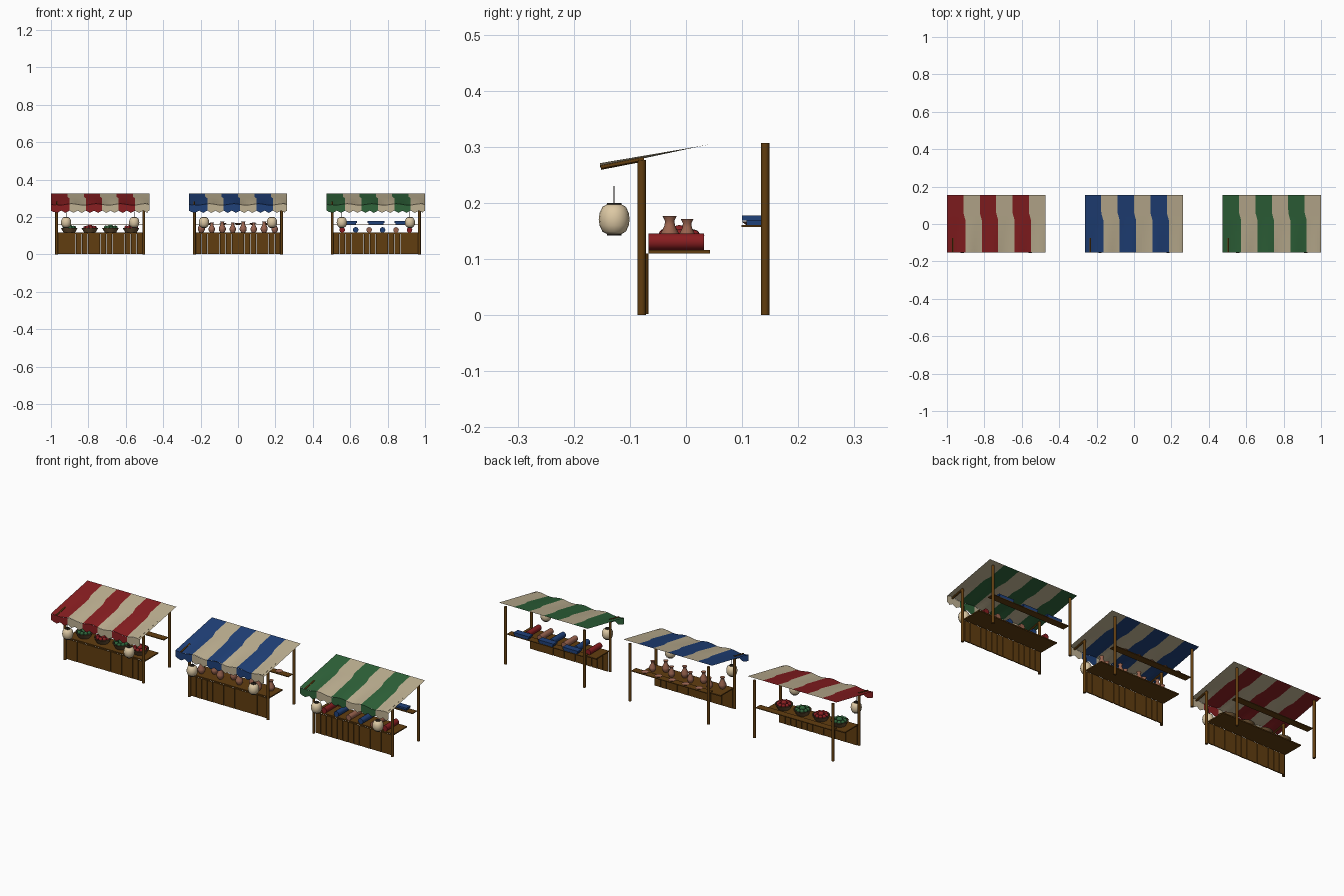
import bpy, bmesh, math, random
from mathutils import Vector, Matrix

if "Cube" in bpy.data.objects:
    bpy.data.objects.remove(bpy.data.objects["Cube"])
random.seed(4)

COLOURS = {
    "red cloth": (0.25, 0.013, 0.015), "blue cloth": (0.014, 0.052, 0.19),
    "green cloth": (0.028, 0.125, 0.042), "cream cloth": (0.52, 0.44, 0.29),
    "wood": (0.12, 0.047, 0.005), "lantern paper": (0.72, 0.58, 0.37),
    "clay": (0.33, 0.13, 0.08), "wicker": (0.13, 0.075, 0.03),
    "dark cord": (0.02, 0.015, 0.01)}
MATS = {}
for n, c in COLOURS.items():
    MATS[n] = bpy.data.materials.new(n)
    MATS[n].diffuse_color = (*c, 1)


def finish(name, bm, mats, smooth=False):
    me = bpy.data.meshes.new(name)
    bm.normal_update()
    bm.to_mesh(me)
    bm.free()
    for m in mats:
        me.materials.append(MATS[m])
    ob = bpy.data.objects.new(name, me)
    bpy.context.collection.objects.link(ob)
    if smooth:
        me.shade_smooth()
        me.set_sharp_from_angle(angle=math.radians(40))
    return ob


def box(name, x, y, z, mat):
    """Box from (min, max) pairs."""
    bm = bmesh.new()
    bmesh.ops.create_cube(bm, size=1)
    for v in bm.verts:
        v.co = Vector([(a + b) / 2 + c * (b - a) for (a, b), c in zip((x, y, z), v.co)])
    return finish(name, bm, [mat])


def rod(name, a, b, r, mat, sides=10):
    a, b = Vector(a), Vector(b)
    bm = bmesh.new()
    bmesh.ops.create_cone(bm, cap_ends=True, segments=sides, radius1=r, radius2=r, depth=(b - a).length)
    q = (b - a).to_track_quat('Z', 'Y')
    for v in bm.verts:
        v.co = q @ v.co + (a + b) / 2
    return finish(name, bm, [mat], True)


def lathe(name, profile, at, mat, sides=16):
    """Spin (radius, height) points about a vertical axis, capping both ends."""
    bm = bmesh.new()
    rings = []
    for r, h in profile:
        rings.append([bm.verts.new((at[0] + r * math.cos(2 * math.pi * i / sides),
                                    at[1] + r * math.sin(2 * math.pi * i / sides),
                                    at[2] + h)) for i in range(sides)])
    for lo, hi in zip(rings, rings[1:]):
        for i in range(sides):
            j = (i + 1) % sides
            bm.faces.new((lo[i], lo[j], hi[j], hi[i]))
    bm.faces.new(rings[0][::-1])
    bm.faces.new(rings[-1])
    return finish(name, bm, [mat], True)


W, COLS = 0.263, 48
FRONT, BACK = -0.153, 0.155


def roof_z(x, y):
    """Slope of the cloth, with ripples that fade out toward the middle."""
    fade = max(0, (0.03 - y) / 0.183)
    return 0.267 + 0.059 * (y - FRONT) / (BACK - FRONT) - 0.004 * fade * math.sin(x * 48)


def drift(x, y):
    """Sideways shift of the stripes on the front half of the cloth."""
    t = min(1, max(0, (0.06 - y) / 0.04))
    return x + (0.011 * t if abs(x) < W - 0.02 else 0)


def striped(name, cx, rows, point, cloth):
    bm = bmesh.new()
    grid = [[bm.verts.new(point(-W + 2 * W * c / COLS, c, r)) for c in range(COLS + 1)]
            for r in range(rows + 1)]
    for r in range(rows):
        for c in range(COLS):
            f = bm.faces.new((grid[r][c], grid[r][c + 1], grid[r + 1][c + 1], grid[r + 1][c]))
            f.material_index = (c // 8) % 2
    ob = finish(name, bm, [cloth, "cream cloth"])
    ob.location.x = cx


def stall(cx, cloth):
    for s, side in ((-1, "left"), (1, "right")):
        # posts
        px = cx + s * 0.233
        rod(f"{side}_front_post", (px, -0.079, 0), (px, -0.079, 0.277), 0.0075, "wood")
        rod(f"{side}_back_post", (px, 0.141, 0), (px, 0.141, 0.307), 0.0075, "wood")
        # roof arm
        rod(f"{side}_roof_arm", (px, -0.152, 0.264), (px, -0.075, 0.279), 0.005, "wood", 6)
        # hanging lantern
        lx = cx + s * 0.182
        lathe(f"{side}_lantern", [(0.012, 0), (0.021, 0.005), (0.026, 0.016), (0.0275, 0.027),
              (0.026, 0.038), (0.021, 0.049), (0.012, 0.054)], (lx, -0.128, 0.144), "lantern paper")
        for z in (0.142, 0.197):
            rod(f"{side}_lantern_cap", (lx, -0.128, z), (lx, -0.128, z + 0.003), 0.013, "dark cord", 12)
        rod(f"{side}_lantern_cord", (lx, -0.128, 0.199), (lx, -0.128, 0.23), 0.001, "dark cord", 5)
    # counter front of upright planks
    step = 0.458 / 14
    for i in range(14):
        x = cx - 0.229 + i * step
        y = -0.072 - (i % 2) * 0.001
        box("counter_plank", (x + 0.001, x + step - 0.001), (y, y + 0.005), (0.002, 0.110), "wood")
    box("counter_top", (cx - 0.235, cx + 0.235), (-0.067, 0.043), (0.110, 0.116), "wood")
    box("back_shelf", (cx - 0.228, cx + 0.228), (0.099, 0.137), (0.157, 0.161), "wood")

    # striped roof cloth and jagged front valance
    def roof(x, c, r):
        y = FRONT + (BACK - FRONT) * r / 16
        return (drift(x, y), y, roof_z(x, y))

    def valance(x, c, r):
        low = 0.222 + 0.012 * abs((c % 4) - 2) / 2
        return (drift(x, FRONT), FRONT - 0.0005, low if r == 0 else roof_z(x, FRONT))
    striped("roof_cloth", cx, 16, roof, cloth)
    striped("valance", cx, 1, valance, cloth)


X = 0.737
for cx, cloth in ((-X, "red cloth"), (0, "blue cloth"), (X, "green cloth")):
    stall(cx, cloth)

# left stall: baskets of fruit
for i in range(4):
    bx, by = -X - 0.165 + 0.11 * i, -0.012
    lathe("fruit_basket", [(0.03, 0), (0.043, 0.022), (0.045, 0.026), (0.040, 0.026), (0.036, 0.016)],
          (bx, by, 0.116), "wicker")
    bm = bmesh.new()
    for k in range(10):
        a, r = k * math.tau / 9, 0.027 if k < 9 else 0
        z = 0.143 + (0.002 if k == 9 else random.uniform(-0.002, 0.001))
        bmesh.ops.create_icosphere(bm, subdivisions=2, radius=0.0105 if k < 9 else 0.016,
                                   matrix=Matrix.Translation((bx + r * math.cos(a), by + r * math.sin(a), z)))
    finish("fruit_pile", bm, ["green cloth" if i % 2 == 0 else "red cloth"], True)

# middle stall: pots in two staggered rows, plates on the shelf
POT = [(0.010, 0), (0.018, 0.014), (0.018, 0.024), (0.009, 0.042), (0.008, 0.050), (0.012, 0.058), (0.008, 0.057)]
for i in range(8):
    k = 1.04 if i % 2 == 0 else 0.95
    lathe("clay_pot", [(r * k, h * k) for r, h in POT],
          (-0.196 + 0.056 * i, -0.029 if i % 2 == 0 else 0.002, 0.116), "clay")
for i in range(5):
    lathe("clay_plate", [(0.011, 0), (0.019, 0.006), (0.017, 0.006), (0.009, 0.002)],
          (-0.16 + 0.08 * i, 0.118, 0.161), "clay")

# right stall: rolls of cloth on the counter, folded cloth on the shelf
ROLLS = ("red cloth", "blue cloth", "clay", "blue cloth", "clay", "red cloth")
for i, m in enumerate(ROLLS):
    x = X - 0.18 + 0.072 * i
    rod("cloth_roll", (x, -0.067, 0.131), (x, 0.032, 0.131), 0.0148, m, 16)
for i in range(3):
    x = X - 0.145 + 0.145 * i
    for k, (w, y0) in enumerate(((0.040, 0.108), (0.045, 0.100))):
        box("folded_cloth", (x - w, x + w), (y0, 0.135),
            (0.161 + 0.008 * k, 0.169 + 0.009 * k), "blue cloth")

for m in bpy.data.materials:
    if m.users and not m.is_grease_pencil:
        m.use_nodes = True
        m.node_tree.nodes["Principled BSDF"].inputs["Base Color"].default_value = m.diffuse_color
